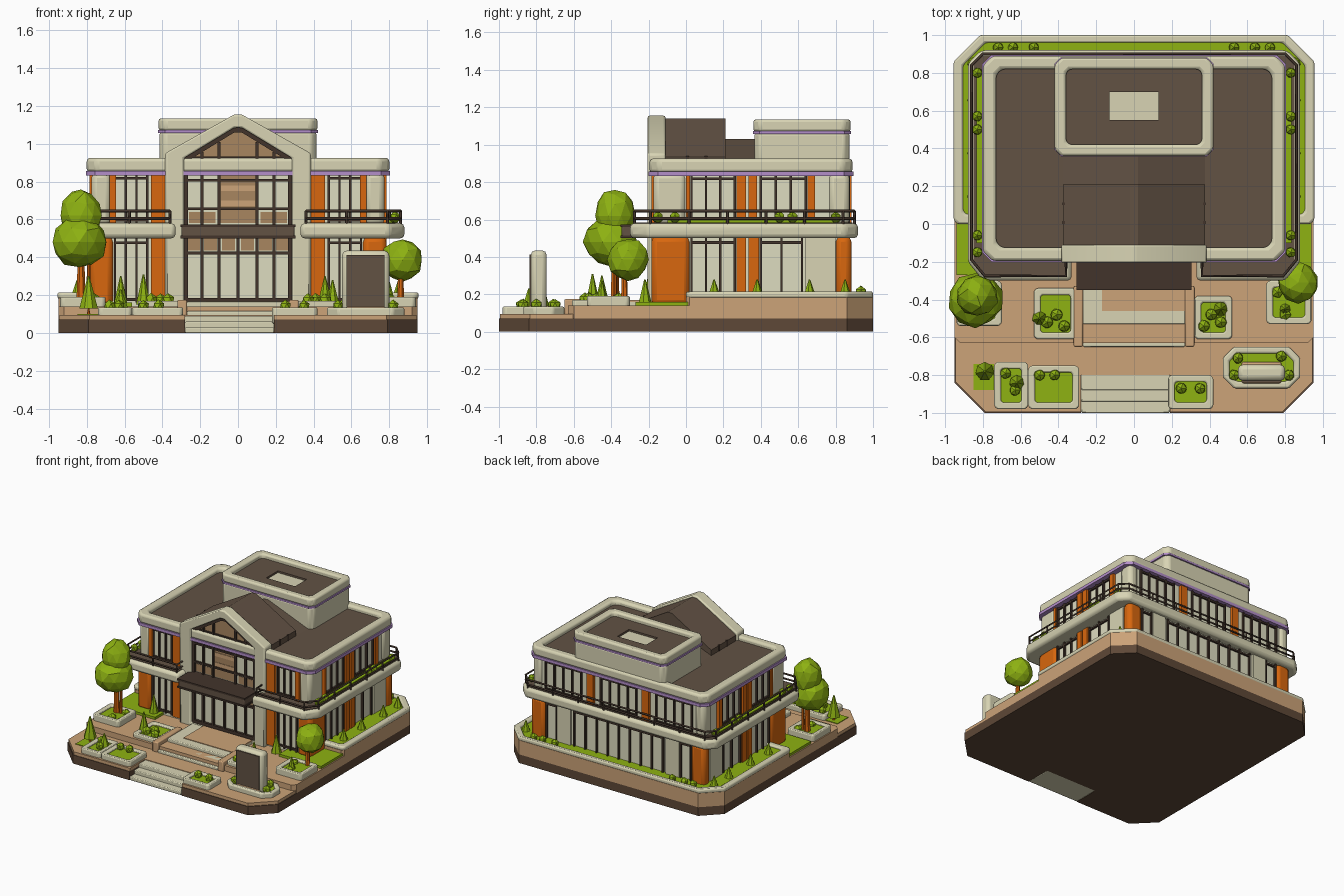
import bpy, bmesh, math, random
from mathutils import Vector, Matrix

if "Cube" in bpy.data.objects:
    bpy.data.objects.remove(bpy.data.objects["Cube"])
random.seed(4)

def mat(name, r, g, b):
    m = bpy.data.materials.new(name)
    m.diffuse_color = [(c / 255 / 12.92 if c < 11 else ((c / 255 + 0.055) / 1.055) ** 2.4) for c in (r, g, b)] + [1]
    m.use_nodes = True
    m.node_tree.nodes["Principled BSDF"].inputs["Base Color"].default_value = m.diffuse_color
    return m

CREAM = mat("cream_stone", 216, 212, 180)
ROOF = mat("roof_brown", 98, 82, 68)
TRIM = mat("dark_trim", 66, 52, 43)
EARTH = mat("earth_brown", 94, 72, 55)
TAN = mat("tan_paving", 204, 163, 120)
AMBER = mat("warm_glass", 168, 134, 96)
ORANGE = mat("orange_panel", 216, 103, 14)
GREEN = mat("leaf_green", 142, 178, 18)
PURPLE = mat("purple_strip", 180, 142, 202)
GLASS = mat("pale_glass", 222, 220, 192)

def finish(name, bm, m, bevel=0, seg=2):
    bmesh.ops.recalc_face_normals(bm, faces=bm.faces)
    me = bpy.data.meshes.new(name)
    bm.to_mesh(me)
    bm.free()
    me.materials.append(m)
    ob = bpy.data.objects.new(name, me)
    bpy.context.collection.objects.link(ob)
    if bevel:
        b = ob.modifiers.new("soft_edges", 'BEVEL')
        b.width, b.segments, b.limit_method = bevel, seg, 'ANGLE'
        bpy.ops.object.select_all(action='DESELECT')
        ob.select_set(True)
        bpy.context.view_layer.objects.active = ob
        bpy.ops.object.shade_smooth_by_angle(angle=math.radians(40))
    return ob

def boxes(name, items, m, bevel=0):
    bm = bmesh.new()
    for x0, x1, y0, y1, z0, z1 in items:
        mx = Matrix.Translation(((x0 + x1) / 2, (y0 + y1) / 2, (z0 + z1) / 2))
        bmesh.ops.create_cube(bm, size=1, matrix=mx @ Matrix.Diagonal((abs(x1 - x0), abs(y1 - y0), abs(z1 - z0), 1)))
    return finish(name, bm, m, bevel)

def octo(x0, x1, y0, y1, c, d=None):
    d = c if d is None else d          # c: front corners, d: back corners
    return [(x0 + c, y0), (x1 - c, y0), (x1, y0 + c), (x1, y1 - d), (x1 - d, y1), (x0 + d, y1), (x0, y1 - d), (x0, y0 + c)]

def put(p, h, upright):
    return (p[0], h, p[1]) if upright else (p[0], p[1], h)

def prism(name, pts, a, b, m, bevel=0, upright=False):
    bm = bmesh.new()
    lo, hi = ([bm.verts.new(put(p, h, upright)) for p in pts] for h in (a, b))
    n = len(pts)
    bm.faces.new(lo)
    bm.faces.new(hi)
    for i in range(n):
        bm.faces.new((lo[i], lo[(i + 1) % n], hi[(i + 1) % n], hi[i]))
    return finish(name, bm, m, bevel)

def ring(name, outer, inner, a, b, m, bevel=0, upright=False):
    bm = bmesh.new()
    loops = [[bm.verts.new(put(p, h, upright)) for p in pts] for pts, h in ((outer, a), (outer, b), (inner, b), (inner, a))]
    n = len(outer)
    for k in range(4):
        p, q = loops[k], loops[(k + 1) % 4]
        for i in range(n):
            bm.faces.new((p[i], p[(i + 1) % n], q[(i + 1) % n], q[i]))
    return finish(name, bm, m, bevel)

# --- ground plate with a notch for the entry steps
def notched(i):
    o = octo(-.95 + i, .95 - i, -1 + i, 1 - i, .16, .14)
    return [o[0], (-.28, -1 + i), (-.28, -.8), (.19, -.8), (.19, -1 + i)] + o[1:]
prism("ground_base", notched(0), 0, .07, EARTH)
prism("front_paving", notched(.005), .07, .095, TAN)
prism("terrace", octo(-.95, .95, -.63, .995, .03, .14), .07, .14, TAN)
prism("rear_plinth", octo(-.95, .95, 0, 1, .02, .14), .07, .185, TAN)
prism("rear_flower_bed", octo(-.92, .92, .03, .97, .02, .12), .18, .197, GREEN)
ring("rear_curb", octo(-.955, .955, -.0, 1, .02, .14), octo(-.905, .905, .05, .96, .02, .12), .18, .215, CREAM, .012)
boxes("entry_steps", [(-.28, .19, -1 + .06 * k, -.78, 0, .03 + .03 * k) for k in range(3)], CREAM, .006)
boxes("porch_steps", [(-.27, .27, -.65 + .06 * k, -.2, .09, .115 + .025 * k) for k in range(3)], CREAM, .006)
boxes("porch_paving", [(-.17, .27, -.46, -.2, .15, .17)], TAN)
boxes("step_cheeks", [(s * .27, s * .32, -.65, -.33, .09, .175) for s in (-1, 1)], TAN, .008)

# --- building body
prism("wall_body", octo(-.76, .76, -.16, .86, .05), .13, .86, GLASS)
boxes("corner_blocks", [(s * .66, s * .785, -.185, .02, .14, .51) for s in (-1, 1)]
      + [(s * .66, s * .785, .8, .885, .14, .51) for s in (-1, 1)], ORANGE, .03)
boxes("upper_corner_posts", [(s * .67, s * .775, -.175, 0, .57, .85) for s in (-1, 1)]
      + [(s * .69, s * .775, .76, .875, .57, .85) for s in (-1, 1)], CREAM, .03)

def on_side(side, u0, u1, z0, z1, d):
    if side in 'FB':
        w, s = (-.16, -1) if side == 'F' else (.86, 1)
        return (u0, u1, w, w + s * d, z0, z1)
    s = 1 if side == 'R' else -1
    return (s * .76, s * (.76 + d), u0, u1, z0, z1)

LOW, UP = (.16, .5), (.58, .84)
bars, panels, piers = [], [], []
def window(side, u0, u1, floor, n):
    z0, z1 = floor
    for k in range(n + 1):
        u = u0 + (u1 - u0) * k / n
        bars.append(on_side(side, u - .006, u + .006, z0, z1, .016))
    for z in (z0 + .01, z1 - .03):
        bars.append(on_side(side, u0, u1, z, z + .014, .014))

for s in (-1, 1):                       # front wings
    for fl in (LOW, UP):
        a, b = sorted((s * .48, s * .65))
        window('F', a, b, fl, 3)
        panels.append(on_side('F', s * .385, s * .46, *fl, .025))
    panels.append(on_side('F', s * .645, s * .68, *UP, .025))
for side in 'RL':                       # both flanks
    window(side, .03, .26, LOW, 3)
    window(side, .4, .62, LOW, 2)
    window(side, .03, .26, UP, 3)
    window(side, .4, .64, UP, 3)
    for u0, u1, fl in ((.27, .32, LOW), (.335, .39, LOW), (.27, .32, UP), (.335, .38, UP), (.0, .022, UP), (.65, .69, UP)):
        panels.append(on_side(side, u0, u1, *fl, .025))
    piers.append(on_side(side, .64, .8, *LOW, .018))
window('B', -.4, .4, LOW, 8)            # back
for c in (-.5, 0, .5):
    window('B', c - .16, c + .16, UP, 4)
for s in (-1, 1):
    panels.append(on_side('B', s * .22, s * .28, *UP, .025))
    piers.append(on_side('B', s * .43, s * .55, *LOW, .018))
    a, b = sorted((s * .56, s * .65))
    window('B', a, b, LOW, 1)
boxes("window_frames", bars, TRIM)
boxes("wall_panels", panels, ORANGE)
boxes("wall_piers", piers, CREAM)

# --- balcony slab, deck, planting and railing
def balcony(i):
    h = [(.33 + i, -.1), (.33 + i, -.3 + i), (.8, -.3 + i), (.88 - i, -.2), (.88 - i, .85), (.81, .92 - i)]
    return h + [(-x, y) for x, y in reversed(h)]
prism("balcony_slab", balcony(0), .5, .58, CREAM, .022)
prism("balcony_deck", balcony(.03), .57, .584, ROOF)
boxes("balcony_beds", [(s * .79, s * .835, -.1, .8, .58, .6) for s in (-1, 1)], GREEN)
h = [(.36, -.17), (.36, -.275), (.79, -.275), (.86, -.19), (.86, .84), (.8, .9)]
path = h + [(-x, y) for x, y in reversed(h)]
cu = bpy.data.curves.new("balcony_rail", 'CURVE')
cu.dimensions, cu.bevel_depth, cu.bevel_resolution = '3D', .008, 0
def line(pts):
    sp = cu.splines.new('POLY')
    sp.points.add(len(pts) - 1)
    for p, q in zip(sp.points, pts):
        p.co = (*q, 1)
for z in (.605, .645):
    line([(x, y, z) for x, y in path])
for (x0, y0), (x1, y1) in zip(path, path[1:]):
    n = max(1, round(math.hypot(x1 - x0, y1 - y0) / .22))
    for k in range(n):
        x, y = x0 + (x1 - x0) * k / n, y0 + (y1 - y0) * k / n
        line([(x, y, .57), (x, y, .645)])
cu.materials.append(TRIM)
bpy.context.collection.objects.link(bpy.data.objects.new("balcony_rail", cu))

# --- main roof and penthouse
prism("roof_deck", octo(-.76, .76, -.16, .86, .04), .85, .89, ROOF)
ring("roof_parapet", octo(-.8, .8, -.195, .89, .05), octo(-.73, .73, -.125, .82, .03), .85, .925, CREAM, .018)
prism("roof_soffit_strip", octo(-.805, .805, -.2, .895, .05), .832, .856, PURPLE)
prism("penthouse_walls", octo(-.415, .415, .365, .875, .03), .87, 1.06, CREAM, .012)
prism("penthouse_strip", octo(-.422, .422, .358, .882, .035), 1.057, 1.072, PURPLE)
ring("penthouse_parapet", octo(-.42, .42, .36, .88, .035), octo(-.36, .36, .42, .82, .02), 1.07, 1.135, CREAM, .016)
ring("penthouse_roof", octo(-.37, .37, .41, .83, .02), octo(-.13, .13, .55, .7, .001), 1.05, 1.1, ROOF)
boxes("skylight", [(-.135, .135, .545, .705, 1.05, 1.085)], CREAM)

# --- entrance gable
def gable(w, z0, eave, top):
    return [(-w, z0), (w, z0), (w, eave), (.02, top), (-.02, top), (-w, eave)]
ring("gable_frame", gable(.385, .14, .95, 1.155), gable(.285, .16, .925, 1.085), -.205, -.11, CREAM, .016, True)
prism("gable_roof", gable(.375, .86, .935, 1.14), -.13, .21, ROOF, 0, True)
prism("rear_ridge", gable(.375, .86, .89, 1.03), .2, .37, ROOF, 0, True)
boxes("roof_battens", [(-.378, .378, y, y + .015, .87, .94) for y in (0, .1)], TRIM)
prism("gable_glass", gable(.29, .16, .925, 1.09), -.165, -.12, GLASS, 0, True)
prism("gable_top_glass", gable(.28, .9, .925, 1.08), -.168, -.15, AMBER, 0, True)
boxes("stair_glass", [(-.1, .1, -.169, -.15, .58, .9)] + [(s * .12, s * .26, -.168, -.15, .58, .64) for s in (-1, 1)], AMBER)
boxes("stair_treads", [(-.09, .09, -.173, -.15, z, z + .03) for z in (.67, .75, .86)], TAN)
ring("gable_glass_frame", gable(.287, .16, .925, 1.09), gable(.265, .18, .91, 1.06), -.185, -.15, TRIM, 0, True)
boxes("gable_mullions", [(x - .008, x + .008, -.182, -.15, .57, 1.07 - abs(x) * .6) for x in (-.19, -.1, .1, .19)]
      + [(-.28, .28, -.18, -.15, z, z + .014) for z in (.65, .8, .92)], TRIM)
boxes("door_frames", [(x - .008, x + .008, -.185, -.15, .16, .5) for x in (-.19, -.1, 0, .1, .19)]
      + [(-.28, .28, -.185, -.15, z, z + .016) for z in (.17, .415)], TRIM)
boxes("door_transoms", [(x - .035, x + .035, -.172, -.15, .435, .5) for x in (-.145, -.05, .05, .145, -.235, .235)], AMBER)
boxes("entrance_canopy", [(-.3, .3, -.345, -.14, .505, .57)], ROOF, .01)
boxes("canopy_edge", [(-.305, .305, -.35, -.15, z, z + .014) for z in (.5, .56)], TRIM)

# --- planters: x0, x1, y0, y1, ground, top
beds = {"left_tree": (-.94, -.7, -.54, -.3, .13, .19), "right_tree": (.7, .94, -.53, -.3, .13, .19),
        "left_porch": (-.53, -.3, -.61, -.34, .09, .17), "right_porch": (.32, .52, -.61, -.38, .09, .17),
        "outer_entry": (-.74, -.56, -.98, -.73, .08, .135), "inner_entry": (-.56, -.29, -.98, -.75, .08, .135),
        "right_entry": (.18, .42, -.98, -.8, .05, .135), "sign": (.47, .88, -.87, -.65, .08, .135)}
for n, (x0, x1, y0, y1, z0, z1) in beds.items():
    c = .06 if n == "sign" else .015
    ring(n + "_planter", octo(x0, x1, y0, y1, c), octo(x0 + .035, x1 - .035, y0 + .035, y1 - .035, c * .7), z0, z1, CREAM, .01)
    prism(n + "_soil", octo(x0 + .02, x1 - .02, y0 + .02, y1 - .02, c), z0, z1 - .015, GREEN)
boxes("corner_lawn", [(-.85, -.74, -.88, -.74, .09, .1)]
      + [(s * .56, s * .94, -.27, .01, .14, .16) for s in (-1, 1)], GREEN)

# --- foliage
def leaves(name, blobs):
    bm = bmesh.new()
    for x, y, z, r, rz in blobs:
        v = bmesh.ops.create_icosphere(bm, subdivisions=2 if r > .07 else 1, radius=1)['verts']
        for p in v:
            p.co = Vector((x, y, z)) + p.co * random.uniform(.95, 1.06) * Vector((r, r, rz))
    finish(name, bm, GREEN)
def cones(name, items, m, top=.1):
    bm = bmesh.new()
    for x, y, z0, z1, r in items:
        bmesh.ops.create_cone(bm, cap_ends=True, segments=7, radius1=r, radius2=r * top, depth=z1 - z0,
                              matrix=Matrix.Translation((x, y, (z0 + z1) / 2)))
    finish(name, bm, m)
leaves("left_tree_crown", [(-.84, -.4, .48, .145, .135), (-.83, -.38, .62, .11, .14)])
leaves("right_tree_crown", [(.87, -.31, .385, .11, .115)])
cones("tree_trunks", [(-.83, -.38, .15, .42, .025), (.86, -.33, .15, .32, .02), (-.79, -.38, .15, .42, .012)], ORANGE, .7)
cones("small_firs", [(-.79, -.78, .13, .3, .05), (-.62, -.84, .13, .23, .04), (-.5, -.5, .15, .31, .04), (.46, -.45, .15, .3, .04),
      (-.62, -.2, .14, .3, .04), (.5, -.22, .14, .28, .04), (.8, -.45, .17, .27, .03)]
      + [(s * .85, y, .19, .28, .035) for s in (-1, 1) for y in (.15, .38, .66, .85)], GREEN)
cones("fir_stems", [(-.79, -.78, .09, .14, .012)], ORANGE)
shrubs = [(s * x, y, .17, .035, .04) for s in (-1, 1) for x, y in ((.37, -.54), (.46, -.52), (.41, -.48), (.76, -.36), (.8, -.48))]
shrubs += [(x, y, .14, .032, .035) for x, y in ((.25, -.87), (.35, -.87), (.55, -.71), (.53, -.8), (.82, -.8), (.78, -.7),
           (-.63, -.88), (-.68, -.79), (-.5, -.8), (-.42, -.8))]
shrubs += [(s * x, .935, .21, .03, .035) for s in (-1, 1) for x in (.53, .64, .72)]
shrubs += [(s * .83, y, .61, .03, .035) for s in (-1, 1) for y in (-.15, -.06, .5, .57, .8)]
leaves("shrubs", shrubs)

# --- sign stone
boxes("sign_stone", [(.55, .8, -.83, -.745, .1, .435)], CREAM, .025)
boxes("sign_face", [(.575, .775, -.838, -.82, .14, .412)], ROOF)
boxes("sign_foot", [(.57, .78, -.845, -.73, .1, .14)], TAN, .01)
